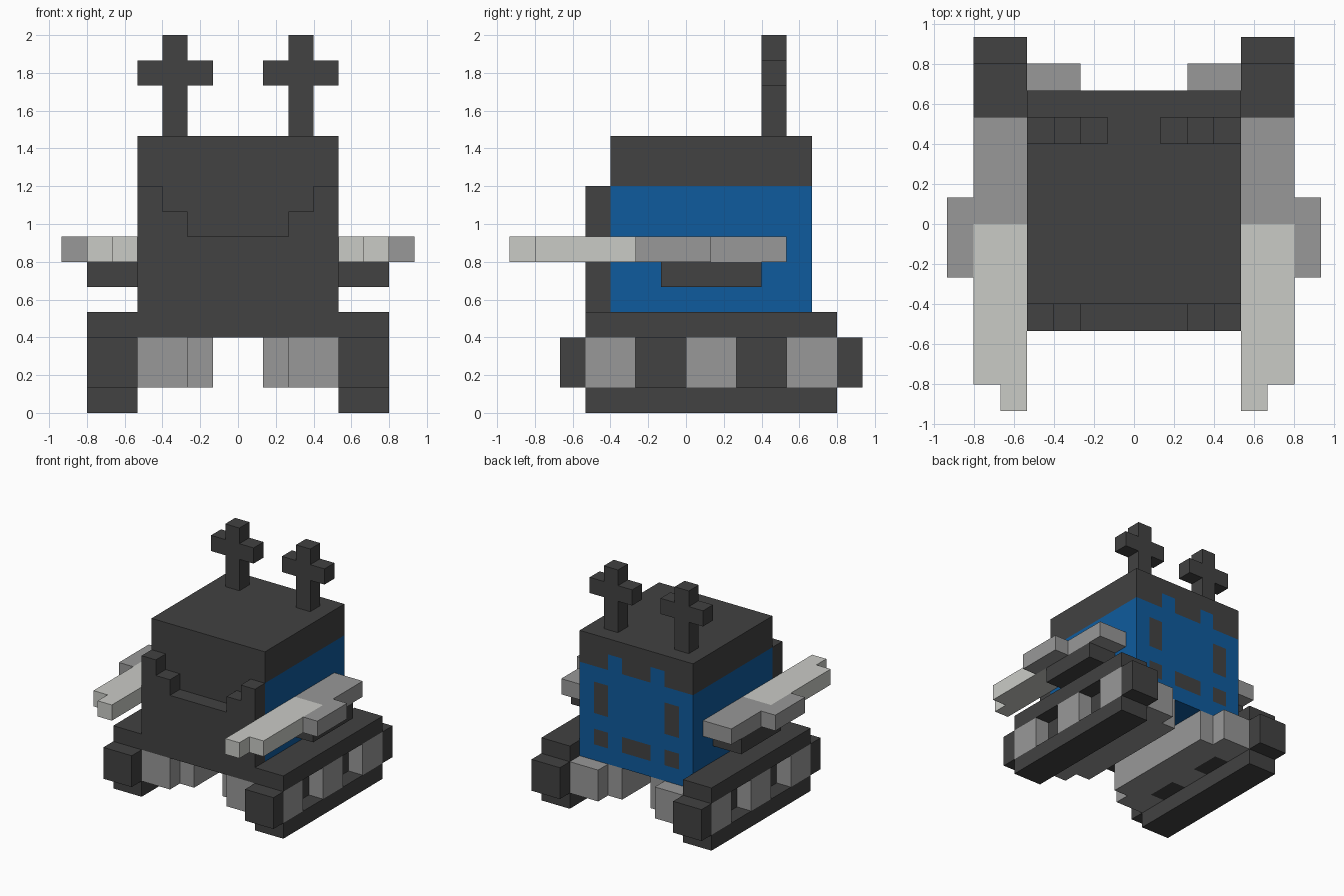
import bpy
import bmesh
from mathutils import Vector

if "Cube" in bpy.data.objects:
    bpy.data.objects.remove(bpy.data.objects["Cube"])

U = 2 / 15  # one block


def material(name, rgb):
    m = bpy.data.materials.new(name)
    m.diffuse_color = (*rgb, 1)
    m.use_nodes = True
    m.node_tree.nodes["Principled BSDF"].inputs["Base Color"].default_value = m.diffuse_color
    return m


DARK = material("charcoal", (0.054, 0.054, 0.054))
BLUE = material("blue", (0.0048, 0.105, 0.337))
GREY = material("mid grey", (0.314, 0.314, 0.314))
PALE = material("pale grey", (0.59, 0.597, 0.565))


def add_box(bm, x0, x1, y0, y1, z0, z1):
    verts = bmesh.ops.create_cube(bm, size=1)["verts"]
    for v in verts:
        v.co = Vector(((x0 + x1) / 2 + v.co.x * (x1 - x0),
                       (y0 + y1) / 2 + v.co.y * (y1 - y0),
                       (z0 + z1) / 2 + v.co.z * (z1 - z0)))


def finish(name, bm, mats, mirror=False):
    bmesh.ops.scale(bm, vec=(U, U, U), verts=bm.verts)
    bmesh.ops.recalc_face_normals(bm, faces=bm.faces)
    me = bpy.data.meshes.new(name)
    bm.to_mesh(me)
    bm.free()
    for m in mats:
        me.materials.append(m)
    ob = bpy.data.objects.new(name, me)
    bpy.context.collection.objects.link(ob)
    if mirror:
        mod = ob.modifiers.new("mirror", 'MIRROR')
        mod.use_clip = False
        mod.use_mirror_merge = False
    return ob


def part(name, mat, boxes, mirror=True):
    """Blocky part from boxes (x0, x1, y0, y1, z0, z1) in block units."""
    bm = bmesh.new()
    for b in boxes:
        add_box(bm, *b)
    return finish(name, bm, [mat], mirror)


# Body: one box cut on block lines, coloured by position
def body_is_blue(c, n):
    if n.y < -0.5 or n.z > 0.5:
        return False                      # dark front and top
    ax = abs(c.x)
    if n.y > 0.5:                         # patterned back
        if 9 < c.z < 10:
            return 1 < ax < 2
        window = 2 < ax < 3 and 6 < c.z < 8
        slot = 4 < c.z < 5 and (ax < 1 or 2 < ax < 3)
        return c.z < 9 and not (window or slot)
    return c.z < 9


bm = bmesh.new()
add_box(bm, -4, 4, -3, 5, 3, 11)
cuts = [((x, 0, 0), (1, 0, 0)) for x in (-3, -2, -1, 1, 2, 3)]
cuts += [((0, 0, z), (0, 0, 1)) for z in (4, 5, 6, 8, 9, 10)]
for co, no in cuts:
    bmesh.ops.bisect_plane(bm, geom=bm.verts[:] + bm.edges[:] + bm.faces[:],
                           plane_co=co, plane_no=no)
bm.normal_update()
for f in bm.faces:
    f.material_index = int(body_is_blue(f.calc_center_median(), f.normal))
finish("body", bm, [DARK, BLUE])

# Stepped front plate: half profile mirrored, then extruded
half = [(4, 3), (4, 9), (3, 9), (3, 8), (2, 8), (2, 7)]
outline = half + [(-x, z) for x, z in reversed(half)]
bm = bmesh.new()
face = bm.faces.new([bm.verts.new((x, -4, z)) for x, z in outline])
ext = bmesh.ops.extrude_face_region(bm, geom=[face])["geom"]
bmesh.ops.translate(bm, vec=(0, 1, 0),
                    verts=[g for g in ext if isinstance(g, bmesh.types.BMVert)])
finish("front_plate", bm, [DARK])

# Cross-shaped antennas
part("antenna", DARK, [(2, 3, 3, 4, 11, 13), (1, 4, 3, 4, 13, 14),
                       (2, 3, 3, 4, 14, 15)])

# Track belts with rounded-off ends
part("track_belt", DARK, [(4, 6, -4, 6, 0, 1), (4, 6, -4, 6, 3, 4),
                          (4, 6, -5, -4, 1, 3), (4, 6, 6, 7, 1, 3)])
# Recessed dark core between the wheels
part("track_core", DARK, [(3, 5, y, y + 2, 1, 3) for y in (-2, 2)])
# Wheels
part("track_wheels", GREY, [(3, 6, y, y + 2, 1, 3) for y in (-4, 0, 4)])
# Inner chassis rails
part("chassis_rail", GREY, [(2, 3, -4, 6, 1, 3), (1, 2, -3, 5, 1, 3)])

# Arms: pale blade, grey mount, dark bracket underneath
part("arm_blade", PALE, [(4, 6, -6, 0, 6, 7), (4, 5, -7, -6, 6, 7)])
part("arm_mount", GREY, [(4, 6, 0, 4, 6, 7), (6, 7, -2, 1, 6, 7)])
part("arm_bracket", DARK, [(4, 6, -1, 3, 5, 6)])
